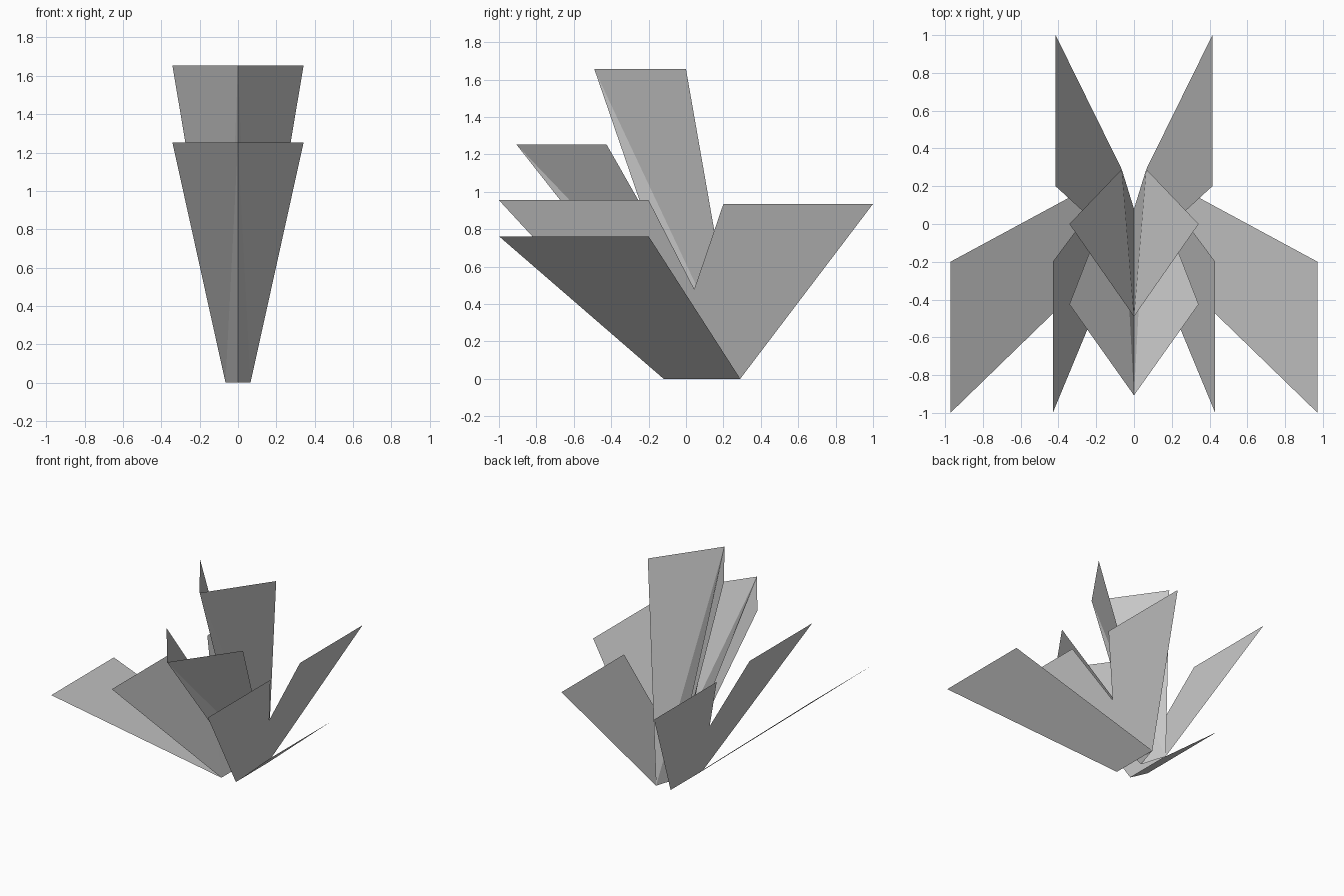
import bpy

if "Cube" in bpy.data.objects:
    bpy.data.objects.remove(bpy.data.objects["Cube"])

BASE_X, BASE_FRONT, BASE_BACK, CREASE_Y = 0.065, -0.12, 0.29, 0.08


def leaf(name, verts, faces):
    """Flat card on the right, mirrored to the left."""
    mesh = bpy.data.meshes.new(name)
    mesh.from_pydata(verts, [], faces)
    obj = bpy.data.objects.new(name, mesh)
    bpy.context.collection.objects.link(obj)
    mirror = obj.modifiers.new("mirror", 'MIRROR')
    mirror.use_axis[0] = True
    mirror.merge_threshold = 0.001
    return obj


# Side blades: all share the same root line and spread outwards
for name, x, front, back, z in (
        ("low_side_leaf", 0.972, -1.0, -0.2, 0.762),
        ("front_side_leaf", 0.43, -1.0, -0.2, 0.955),
        ("rear_side_leaf", 0.415, 0.2, 1.0, 0.935)):
    leaf(name,
         [(BASE_X, BASE_FRONT, 0), (BASE_X, BASE_BACK, 0),
          (x, back, z), (x, front, z)],
         [(0, 1, 2, 3)])

# Central leaves: V-folded along the middle crease
for name, crease, wing, z in (
        ("tall_folded_leaf", -0.49, 0.0, 1.655),
        ("short_folded_leaf", -0.907, -0.425, 1.253)):
    leaf(name,
         [(0, CREASE_Y, 0), (BASE_X, BASE_BACK, 0),
          (0.342, wing, z), (0, crease, z)],
         [(0, 1, 3), (1, 2, 3)])
